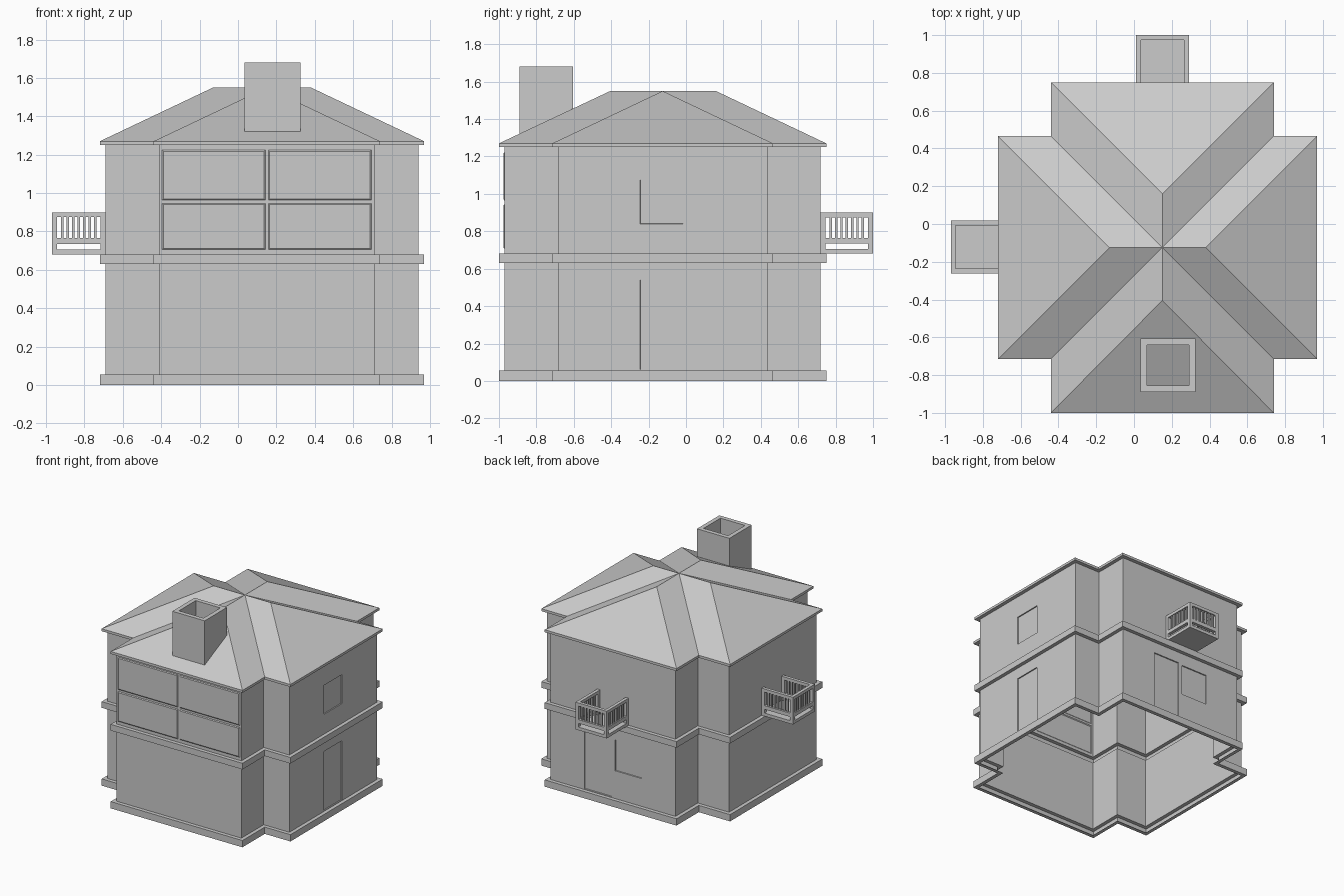
import bpy, bmesh
from math import radians
from mathutils import Matrix, Vector

if "Cube" in bpy.data.objects:
    bpy.data.objects.remove(bpy.data.objects["Cube"])

# Footprint: two crossing rectangles (x0, x1, y0, y1) at the eave line
A = (-0.44, 0.74, -1.0, 0.75)
B = (-0.72, 0.97, -0.715, 0.465)
WALL = 0.03           # how far the walls sit inside the bands
EAVE, RIDGE = 1.27, 1.55


def finish(bm, name):
    mesh = bpy.data.meshes.new(name)
    bm.to_mesh(mesh)
    bm.free()
    ob = bpy.data.objects.new(name, mesh)
    bpy.context.collection.objects.link(ob)
    return ob


def box(bm, lo, hi, mat=Matrix()):
    lo, hi = Vector(lo), Vector(hi)
    m = mat @ Matrix.Translation((lo + hi) / 2) @ Matrix.Diagonal((*(hi - lo), 1))
    bmesh.ops.create_cube(bm, size=1, matrix=m)


def outline(d):
    """Cross-shaped outline shrunk by d, counter-clockwise from the front left."""
    ax0, ax1, ay0, ay1 = A[0] + d, A[1] - d, A[2] + d, A[3] - d
    bx0, bx1, by0, by1 = B[0] + d, B[1] - d, B[2] + d, B[3] - d
    return [(ax0, ay0), (ax1, ay0), (ax1, by0), (bx1, by0), (bx1, by1), (ax1, by1),
            (ax1, ay1), (ax0, ay1), (ax0, by1), (bx0, by1), (bx0, by0), (ax0, by0)]


def panel(bm, lo, hi, normal, depth, edge):
    """Cut a rectangle into a flat wall and push it in or out."""
    lo, hi, normal = Vector(lo), Vector(hi), Vector(normal)
    mid = (lo + hi) / 2

    def face_at():
        for f in bm.faces:
            if f.normal.dot(normal) > 0.99 and all(
                    min(v.co[i] for v in f.verts) - 1e-4 <= mid[i]
                    <= max(v.co[i] for v in f.verts) + 1e-4 for i in range(3)):
                return f

    for i in range(3):
        if abs(normal[i]) > 0.5:
            continue
        axis = Vector([float(k == i) for k in range(3)])
        for co in (lo, hi):
            f = face_at()
            bmesh.ops.bisect_plane(bm, geom=list(f.verts) + list(f.edges) + [f],
                                   dist=1e-5, plane_co=co, plane_no=axis)
            bm.normal_update()
    bmesh.ops.inset_individual(bm, faces=[face_at()], thickness=edge, depth=depth)
    bm.normal_update()


# Walls with base, middle and eave bands: one profile swept round the outline
profile = [(WALL, 0), (0, 0), (0, 0.055), (WALL, 0.055), (WALL, 0.63), (0, 0.63),
           (0, 0.68), (WALL, 0.68), (WALL, 1.25), (0, 1.25), (0, EAVE)]
bm = bmesh.new()
rings = [[bm.verts.new((x, y, z)) for x, y in outline(d)] for d, z in profile]
for r0, r1 in zip(rings, rings[1:]):
    for i in range(12):
        j = (i + 1) % 12
        bm.faces.new((r0[i], r0[j], r1[j], r1[i]))
bm.normal_update()

# Right door and window, back door and window
right, back, front = B[1] - WALL, A[3] - WALL, A[2] + WALL
panel(bm, (right, -0.245, 0.06), (right, -0.015, 0.54), (1, 0, 0), -0.008, 0.002)
panel(bm, (right, -0.245, 0.84), (right, -0.015, 1.075), (1, 0, 0), -0.008, 0.002)
panel(bm, (0.165, back, 0.06), (0.405, back, 0.54), (0, 1, 0), -0.008, 0.002)
panel(bm, (-0.105, back, 0.28), (0.13, back, 0.53), (0, 1, 0), -0.008, 0.002)
# Large four-pane front window
for x0, x1 in ((-0.395, 0.142), (0.158, 0.695)):
    for z0, z1 in ((0.705, 0.947), (0.963, 1.225)):
        panel(bm, (x0, front, z0), (x1, front, z1), (0, -1, 0), 0.005, 0.01)
finish(bm, "walls")

# Cross hipped roof: each arm has a hip triangle and two sloping sides
bm = bmesh.new()
pts = [bm.verts.new((x, y, EAVE)) for x, y in outline(0)]
centre = bm.verts.new((0.15, -0.125, RIDGE))
ridge_ends = [(0.15, -0.405), (0.38, -0.125), (0.15, 0.16), (-0.13, -0.125)]
for k, (x, y) in enumerate(ridge_ends):
    end = bm.verts.new((x, y, RIDGE))
    in0, c0, c1, in1 = (pts[(3 * k + s) % 12] for s in (-1, 0, 1, 2))
    bm.faces.new((c0, c1, end))
    bm.faces.new((c1, in1, centre, end))
    bm.faces.new((in0, c0, end, centre))
finish(bm, "roof")

# Hollow chimney
bm = bmesh.new()
box(bm, (0.035, -0.89, 1.32), (0.325, -0.605, 1.68))
bmesh.ops.delete(bm, geom=[f for f in bm.faces if abs(f.normal.z) > 0.5], context='FACES_ONLY')
chimney = finish(bm, "chimney")
mod = chimney.modifiers.new("thickness", 'SOLIDIFY')
mod.thickness = 0.035
mod.offset = -1
mod.use_even_offset = True


def balcony(name, location, turn):
    """Square balcony reaching out along local +y from the wall."""
    bm = bmesh.new()
    h, t = 0.14, 0.026
    box(bm, (-h, 0, 0), (h, 2 * h, 0.025))
    # Railing built on one side and turned onto the other two
    for angle in (0, 90, -90):
        m = Matrix.Translation((0, h, 0)) @ Matrix.Rotation(radians(angle), 4, 'Z')
        box(bm, (-h, h - t, 0.055), (h, h, 0.085), m)
        box(bm, (-h, h - t, 0.195), (h, h, 0.22), m)
        for s in (-1, 1):
            x = s * (h - t / 2)
            box(bm, (x - t / 2, h - t, 0), (x + t / 2, h, 0.22), m)
        for i in range(7):
            x = (i - 3) * 0.0285
            box(bm, (x - 0.006, h - 0.019, 0.085), (x + 0.006, h - 0.007, 0.195), m)
    ob = finish(bm, name)
    ob.location = location
    ob.rotation_euler.z = radians(turn)


balcony("back_balcony", (0.15, back, 0.68), 0)
balcony("left_balcony", (B[0] + WALL, -0.122, 0.68), 90)
